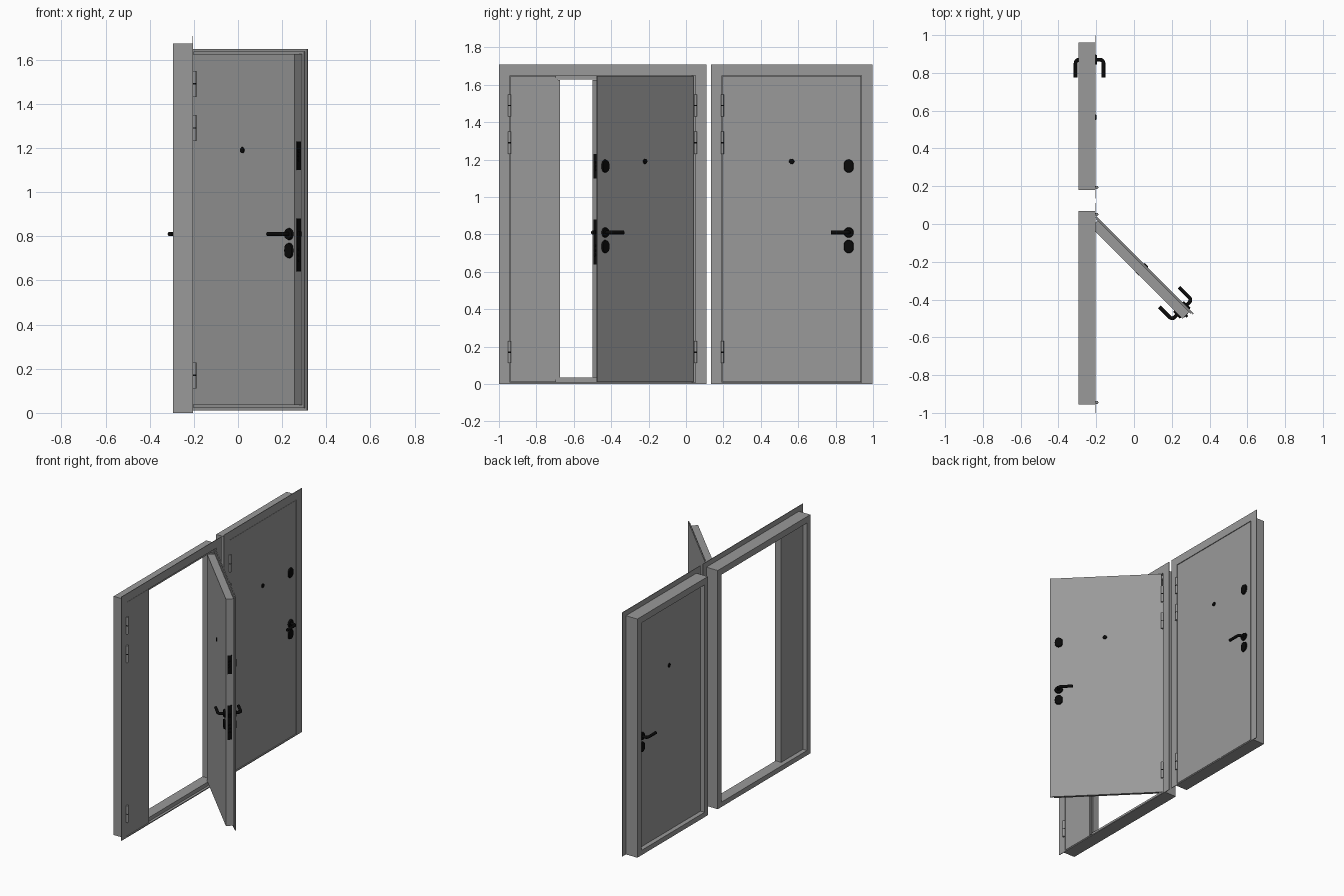
import bpy, bmesh, math
from mathutils import Matrix, Vector

if "Cube" in bpy.data.objects:
    bpy.data.objects.remove(bpy.data.objects["Cube"])

FRONT, BACK, LIP = -0.205, -0.266, -0.218     # x of leaf front, leaf back, rear of the lip
black = bpy.data.materials.new("black_metal")
black.diffuse_color = (0.003, 0.003, 0.003, 1)
black.use_nodes = True
black.node_tree.nodes["Principled BSDF"].inputs["Base Color"].default_value = black.diffuse_color
grey = bpy.data.materials.new("grey_paint")
grey.diffuse_color = (0.32, 0.32, 0.32, 1)
grey.use_nodes = True
grey.node_tree.nodes["Principled BSDF"].inputs["Base Color"].default_value = grey.diffuse_color
ID = Matrix.Identity(4)


def finish(name, bm, M=ID, mat=None, smooth=False):
    bm.transform(M)
    bmesh.ops.recalc_face_normals(bm, faces=bm.faces)
    me = bpy.data.meshes.new(name)
    bm.to_mesh(me)
    bm.free()
    me.materials.append(mat or grey)
    if smooth:
        me.shade_smooth()
        me.set_sharp_from_angle(angle=math.radians(35))
    ob = bpy.data.objects.new(name, me)
    bpy.context.collection.objects.link(ob)
    return ob


def box(name, x, y, z, M=ID, mat=None):
    bm = bmesh.new()
    size = [b - a for a, b in (x, y, z)]
    mid = [(a + b) / 2 for a, b in (x, y, z)]
    bmesh.ops.create_cube(bm, size=1, matrix=Matrix.Translation(mid) @ Matrix.Diagonal((*size, 1)))
    return finish(name, bm, M, mat)


def ring(name, x, outer, inner):
    """Rectangular frame lying in the yz plane; rectangles are y0, y1, z0, z1."""
    bm = bmesh.new()

    def loop(r, xx):
        return [bm.verts.new((xx, r[i], r[j])) for i, j in ((0, 2), (1, 2), (1, 3), (0, 3))]
    loops = [loop(outer, x[0]), loop(outer, x[1]), loop(inner, x[1]), loop(inner, x[0])]
    for k in range(4):
        a, b = loops[k], loops[(k + 1) % 4]
        for i in range(4):
            j = (i + 1) % 4
            bm.faces.new((a[i], a[j], b[j], b[i]))
    return finish(name, bm)


def disc(name, x, y, z, r, stretch=0.0, M=ID):
    """Round or elongated plate with its axis along x, slightly tapered outward."""
    bm = bmesh.new()
    mid = Vector(((x[0] + x[1]) / 2, y, z))
    bmesh.ops.create_cone(bm, cap_ends=True, segments=24, radius1=r, radius2=r * 0.9,
                          depth=abs(x[1] - x[0]))
    d = 1 if x[1] > x[0] else -1
    for v in bm.verts:
        p = v.co.copy()
        zz = p.y + (stretch if p.y > 1e-5 else -stretch if p.y < -1e-5 else 0)
        v.co = mid + Vector((p.z * d, p.x, zz))
    return finish(name, bm, M, black, True)


def rod(name, p, axis, r, length, M=ID, mat=None):
    bm = bmesh.new()
    rot = Vector((0, 0, 1)).rotation_difference(Vector(axis)).to_matrix().to_4x4()
    bmesh.ops.create_cone(bm, cap_ends=True, segments=16, radius1=r, radius2=r, depth=length,
                          matrix=Matrix.Translation(p) @ rot)
    return finish(name, bm, M, mat, True)


def lever(name, x, side, y, z, toward, M):
    """Bent tube handle swept along a rounded corner."""
    reach, bend, length = 0.043, 0.018, 0.095
    pts = [(0, 0)]
    for i in range(7):
        a = math.pi / 2 * i / 6
        pts.append((reach - bend + bend * math.sin(a), bend - bend * math.cos(a)))
    pts.append((reach, length))
    cu = bpy.data.curves.new(name, 'CURVE')
    cu.dimensions = '3D'
    cu.bevel_depth, cu.bevel_resolution, cu.use_fill_caps = 0.01, 3, True
    sp = cu.splines.new('POLY')
    sp.points.add(len(pts) - 1)
    for q, (u, v) in zip(sp.points, pts):
        q.co = (*(M @ Vector((x + side * u, y + toward * v, z))), 1)
    cu.materials.append(black)
    bpy.context.collection.objects.link(bpy.data.objects.new(name, cu))


def frame(tag, flange, case, lip):
    g = 0.003
    rebate = (lip[0] - g, lip[1] + g, 0.007, 1.65)
    inner = (lip[0] + 0.02, lip[1] - 0.02, 0.034, 1.627)
    outer = (*case, 0, 1.672)
    ring(tag + "_frame_jamb", (-0.295, LIP - 0.002), outer, inner)
    ring(tag + "_frame_rebate", (LIP - 0.002, -0.207), outer, rebate)
    ring(tag + "_frame_trim", (-0.207, -0.203), (*flange, 0, 1.708), rebate)


def leaf(tag, lip, body, seal, M=ID):
    box(tag + "_sheet", (LIP + 0.006, FRONT), lip, (0.011, 1.647), M)
    box(tag + "_seal_step", (LIP, LIP + 0.006), seal, (0.023, 1.636), M)
    box(tag + "_body", (BACK, LIP), body, (0.036, 1.625), M)


def hinges(tag, y):
    for i, z in enumerate((0.17, 1.29, 1.49)):
        for s in (-1, 1):
            rod(f"{tag}_hinge_barrel_{i}", (-0.197, y, z + s * 0.031), (0, 0, 1), 0.008, 0.056)
        rod(f"{tag}_hinge_washer_{i}", (-0.197, y, z), (0, 0, 1), 0.0082, 0.006, mat=black)


def hardware(tag, y, peep_y, edge, toward, M=ID):
    """toward = y direction from the lock side to the hinge; edge = y of the lock edge."""
    for side, x in ((1, FRONT), (-1, BACK)):
        s = tag + ("_outer" if side > 0 else "_inner")
        disc(s + "_handle_rose", (x, x + side * 0.01), y, 0.81, 0.027, 0, M)
        disc(s + "_key_plate", (x, x + side * 0.009), y, 0.735, 0.026, 0.009, M)
        disc(s + "_peephole", (x, x + side * (0.006 if side > 0 else 0.003)), peep_y, 1.19, 0.014, 0, M)
        lever(s + "_lever", x, side, y, 0.81, toward, M)
    disc(tag + "_upper_key_plate", (FRONT, FRONT + 0.009), y, 1.165, 0.026, 0.009, M)
    # lock face plates and bolts
    xm = (BACK + LIP) / 2
    for n, z in (("upper", (1.10, 1.23)), ("lower", (0.64, 0.88))):
        ys = sorted((edge + toward * 0.004, edge - toward * 0.003))
        box(f"{tag}_{n}_lock_plate", (xm - 0.014, xm + 0.014), ys, z, M, black)
    for i, z in enumerate((0.69, 0.715, 0.74, 1.145, 1.165, 1.185)):
        rod(f"{tag}_bolt_{i}", (xm, edge - toward * 0.002, z), (0, 1, 0), 0.007, 0.01, M, black)
    ys = sorted((edge, edge - toward * 0.012))
    box(tag + "_latch", (xm - 0.007, xm + 0.007), ys, (0.80, 0.822), M, black)


# closed single door
frame("single", (0.135, 0.998), (0.18, 0.96), (0.195, 0.935))
leaf("single_door", (0.195, 0.935), (0.217, 0.913), (0.206, 0.924))
hinges("single", 0.194)
hardware("single", 0.87, 0.565, 0.913, -1)

# double door: fixed narrow leaf and wide leaf swung open
frame("double", (-1.0, 0.11), (-0.955, 0.07), (-0.938, 0.047))
leaf("narrow_door", (-0.938, -0.695), (-0.916, -0.674), (-0.927, -0.685))
hinges("narrow", -0.944)
hinges("wide", 0.051)
pivot = Matrix.Translation((-0.197, 0.051, 0))
swing = pivot @ Matrix.Rotation(math.radians(45), 4, 'Z') @ pivot.inverted()
leaf("wide_door", (-0.683, 0.045), (-0.66, 0.025), (-0.672, 0.035), swing)
hardware("wide", -0.625, -0.324, -0.66, 1, swing)
